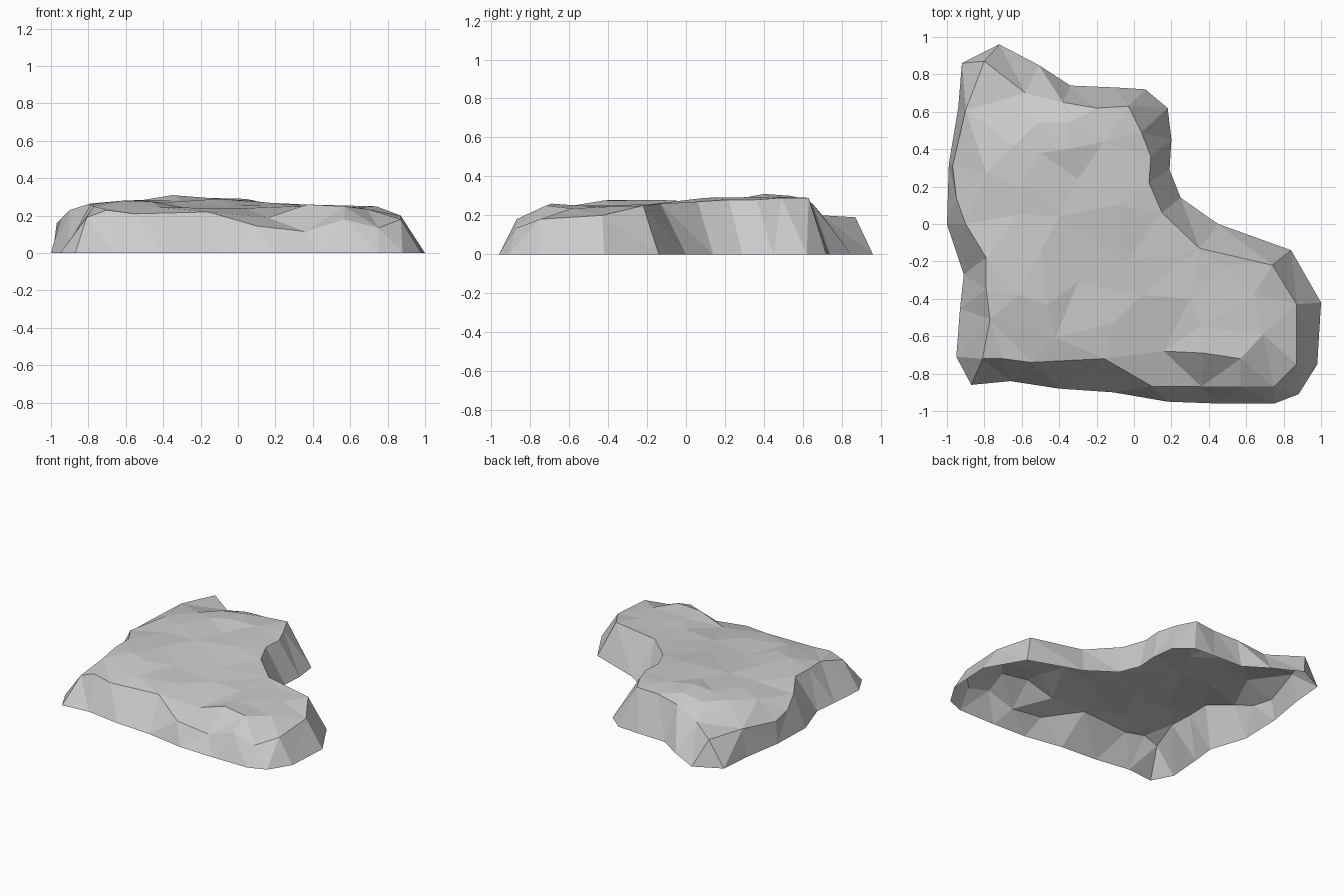
import bpy
from mathutils import Vector
from mathutils.geometry import delaunay_2d_cdt

# Ground outline of the rock (x, y), clockwise from the back left corner
base = [(-.92, .86), (-.72, .96), (-.51, .85), (-.34, .74), (-.10, .73), (.06, .72),
        (.18, .62), (.20, .45), (.19, .29), (.25, .14), (.45, 0), (.84, -.14),
        (1, -.42), (.98, -.75), (.88, -.91), (.75, -.96), (.45, -.96), (.18, -.95),
        (-.11, -.90), (-.40, -.88), (-.66, -.84), (-.87, -.86), (-.95, -.71),
        (-.93, -.45), (-.91, -.27), (-1, 0), (-.99, .32), (-.94, .62)]

# Upper rim where the steep sides meet the top (x, y, z)
rim = [(-.80, .87, .19), (-.58, .70, .20), (-.38, .65, .26), (-.20, .62, .28),
       (-.03, .63, .29), (.04, .49, .29), (.09, .36, .28), (.08, .22, .28),
       (.15, .06, .27), (.35, -.13, .26), (.74, -.22, .25), (.87, -.43, .20),
       (.87, -.75, .18), (.75, -.87, .135), (.57, -.87, .18), (.36, -.87, .115),
       (.10, -.87, .145), (-.16, -.72, .22), (-.55, -.74, .21), (-.70, -.72, .23),
       (-.81, -.72, .19), (-.77, -.51, .25), (-.79, -.35, .26), (-.79, -.18, .265),
       (-.90, 0, .23), (-.95, .14, .18), (-.97, .31, .16), (-.90, .61, .20)]

# Bumps and dents on the top (x, y, z)
top = [(-.35, .40, .31), (-.35, .54, .30), (-.16, .44, .295), (-.52, .54, .275),
       (-.64, .42, .275), (-.79, .27, .265), (-.50, .38, .285), (-.30, .24, .28),
       (-.10, .10, .29), (-.40, .04, .27), (-.62, .05, .27), (-.61, .20, .28),
       (-.50, -.15, .28), (-.30, -.31, .245), (-.04, -.20, .255), (.04, -.38, .24),
       (.30, -.40, .25), (.48, -.22, .25), (.64, -.38, .245), (.69, -.59, .235),
       (.36, -.55, .25), (.37, -.69, .26), (.57, -.72, .25), (.16, -.68, .19),
       (-.11, -.53, .24), (-.42, -.61, .245), (-.46, -.43, .275), (-.62, -.38, .28)]

points = [(x, y, 0) for x, y in base] + rim + top


def loop_edges(start, count):
    return [(start + i, start + (i + 1) % count) for i in range(count)]


# Triangulate in plan, keeping the two outlines as creases; underside stays open
edges = loop_edges(0, len(base)) + loop_edges(len(base), len(rim))
verts, _, faces, origin, _, _ = delaunay_2d_cdt(
    [Vector(p[:2]) for p in points], edges, [], 1, 1e-5)
coords = [(v.x, v.y, points[o[0]][2] if o else 0.2) for v, o in zip(verts, origin)]

mesh = bpy.data.meshes.new("flat_rock")
mesh.from_pydata(coords, [], [list(f) for f in faces])
mesh.update()
rock = bpy.data.objects.new("flat_rock", mesh)
bpy.context.collection.objects.link(rock)
